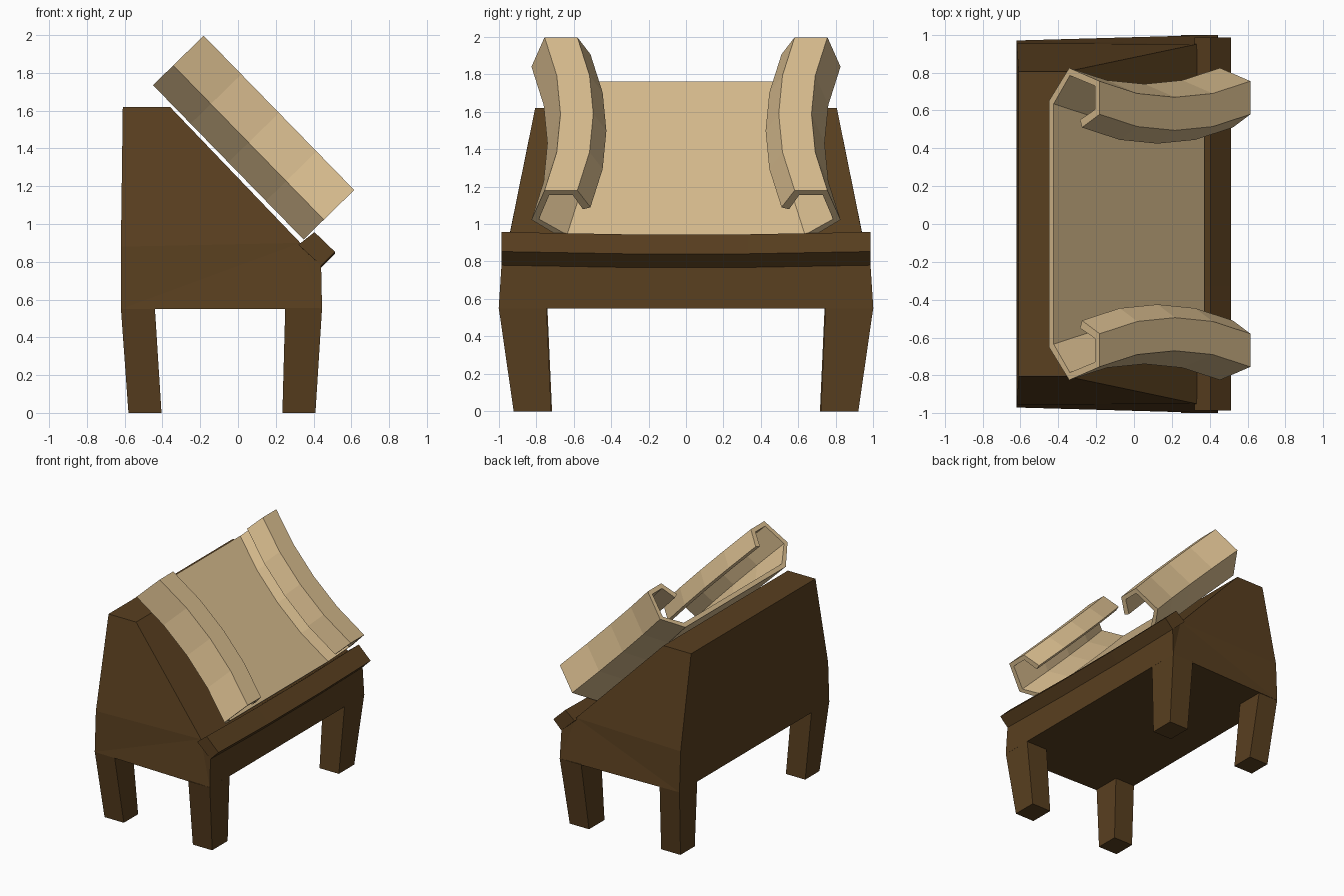
import bpy, bmesh
from mathutils import Vector

if "Cube" in bpy.data.objects:
    bpy.data.objects.remove(bpy.data.objects["Cube"])


def material(name, color):
    m = bpy.data.materials.new(name)
    m.diffuse_color = color
    m.use_nodes = True
    m.node_tree.nodes["Principled BSDF"].inputs["Base Color"].default_value = m.diffuse_color
    return m


wood = material("dark_wood", (0.10, 0.05, 0.014, 1))
parchment = material("parchment", (0.68, 0.50, 0.27, 1))


def loft(name, rings, mat):
    """Skin a row of matching closed rings and cap both ends."""
    bm = bmesh.new()
    rows = [[bm.verts.new(p) for p in ring] for ring in rings]
    n = len(rows[0])
    for a, b in zip(rows, rows[1:]):
        for i in range(n):
            j = (i + 1) % n
            bm.faces.new((a[i], a[j], b[j], b[i]))
    caps = [bm.faces.new(rows[0]), bm.faces.new(rows[-1])]
    bmesh.ops.recalc_face_normals(bm, faces=bm.faces)
    me = bpy.data.meshes.new(name)
    # split the non-flat or concave caps cleanly
    bmesh.ops.triangulate(bm, faces=caps)
    bm.to_mesh(me)
    bm.free()
    me.materials.append(mat)
    ob = bpy.data.objects.new(name, me)
    bpy.context.collection.objects.link(ob)
    return ob


# Desk body: side outline, mirrored across the middle
side = [(-.62, .97, .55), (-.62, .955, .88), (-.61, .805, 1.62), (-.36, .805, 1.62),
        (.33, .95, .90), (.44, .985, .78), (.445, 1.0, .55)]
loft("desk_body", [[(x, -y, z) for x, y, z in side], side], wood)

# Ledge bar along the low edge, sagging slightly in the middle
bar = [(.32, .89), (.405, .957), (.513, .853), (.44, .78)]
stations = [(-.985, 0), (-.33, -.012), (.33, -.012), (.985, 0)]
loft("ledge", [[(x, y, z + dz) for x, z in bar] for y, dz in stations], wood)


# Tapered legs
def rect(x0, x1, y0, y1, z):
    return [(x0, y0, z), (x1, y0, z), (x1, y1, z), (x0, y1, z)]


legs = {"back_leg": ((-.58, -.405, .715, .90), (-.62, -.44, .74, .97)),
        "front_leg": ((.235, .41, .72, .92), (.25, .445, .745, 1.0))}
for name, (foot, top) in legs.items():
    for s, tag in ((-1, "near"), (1, "far")):
        rings = [[(x, s * y, z) for x, y, z in rect(*r, z)]
                 for r, z in ((foot, 0), (top, .555))]
        loft(f"{name}_{tag}", rings, wood)

# Scroll: curled cross-section (y, height) swept down the slope with a waist
outer = [(.65, 0), (.825, .15), (.755, .375), (.58, .375), (.51, .245)]
inner = [(.55, .23), (.605, .34), (.73, .34), (.785, .155), (.635, .035)]
half = outer + inner
profile = half + [(-y, n) for y, n in reversed(half)]
start, end = Vector((-.45, 0, 1.735)), Vector((.347, 0, .918))
along = (end - start).normalized()
normal = Vector((-along.z, 0, along.x))
rings = []
for t, waist in ((0, 0), (.25, .065), (.5, .085), (.75, .065), (1, 0)):
    base = start.lerp(end, t)
    ring = []
    for y, n in profile:
        p = base + normal * n
        p.y = y - waist if y > 0 else y + waist
        ring.append(p)
    rings.append(ring)
loft("scroll", rings, parchment)
